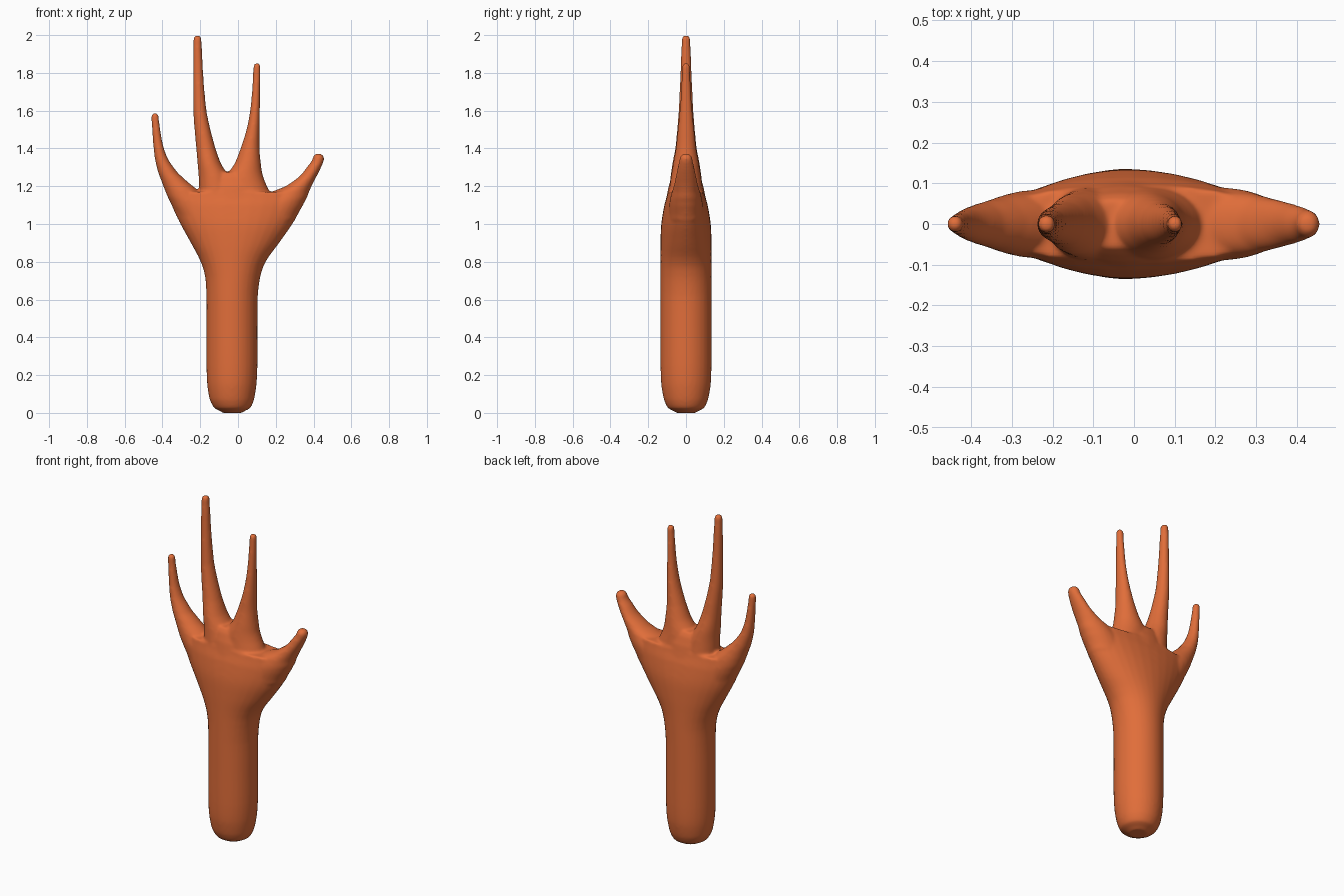
import bpy, bmesh, math
from mathutils import Vector

cube = bpy.data.objects.get("Cube")
if cube:
    bpy.data.objects.remove(cube)

SIDES = 32
STEPS = 4


def spline(a, b, c, d, t):
    """Smooth curve from b to c, with limited overshoot."""
    m1, m2 = (c - a) * 0.5, (d - b) * 0.5
    return (b * (2*t**3 - 3*t**2 + 1) + m1 * (t**3 - 2*t**2 + t)
            + c * (3*t**2 - 2*t**3) + m2 * (t**3 - t**2))


def loft(bm, rows, pad=0.0, dome=True):
    """Skin stacked ellipses given as (z, left x, right x, half depth)."""
    rows = [Vector(r) for r in rows]
    fine = []
    for i in range(len(rows) - 1):
        a, d = rows[max(i - 1, 0)], rows[min(i + 2, len(rows) - 1)]
        for s in range(STEPS):
            row = spline(a, rows[i], rows[i + 1], d, s / STEPS)
            # keep heights evenly spaced so that rings never cross
            row[0] = rows[i][0] + (rows[i + 1][0] - rows[i][0]) * s / STEPS
            fine.append(row)
    fine.append(rows[-1])
    if dome:  # round off the tip
        z, x0, x1, hy = fine[-1]
        mid, hx = (x0 + x1) / 2, (x1 - x0) / 2
        for k in (0.3, 0.6, 0.8, 0.95):
            w = math.sqrt(1 - k * k)
            fine.append(Vector((z + k * hx, mid - hx * w, mid + hx * w, hy * w)))
    rings = []
    for z, x0, x1, hy in fine:
        mid, hx = (x0 + x1) / 2, (x1 - x0) / 2 + pad
        angles = [math.tau * j / SIDES for j in range(SIDES)]
        rings.append([bm.verts.new((mid + hx * math.cos(a), (hy + pad) * math.sin(a), z))
                      for a in angles])
    for low, high in zip(rings, rings[1:]):
        for j in range(SIDES):
            k = (j + 1) % SIDES
            bm.faces.new((low[j], low[k], high[k], high[j]))
    bm.faces.new(rings[0][::-1])
    bm.faces.new(rings[-1])


bm = bmesh.new()

# Round stem widening into a flattened fan
loft(bm, [(0, -.08, .02, .05), (.025, -.125, .065, .095), (.07, -.15, .085, .117),
          (.15, -.163, .098, .131), (.25, -.167, .103, .135), (.45, -.167, .103, .135),
          (.62, -.167, .105, .135), (.72, -.174, .118, .135), (.8, -.198, .147, .135),
          (.9, -.25, .218, .135), (1, -.305, .288, .131), (1.1, -.352, .342, .115),
          (1.17, -.38, .372, .096)], dome=False)

# Shared base of the two middle branches
loft(bm, [(1, -.22, .19, .125), (1.1, -.21, .18, .112), (1.2, -.203, .15, .092),
          (1.25, -.206, .132, .075), (1.275, -.207, .126, .06)], dome=False)

# Tallest branch
loft(bm, [(1.15, -.203, -.02, .09), (1.25, -.206, -.05, .08), (1.32, -.212, -.092, .07),
          (1.4, -.219, -.121, .055), (1.5, -.228, -.148, .045), (1.6, -.235, -.169, .037),
          (1.75, -.236, -.183, .03), (1.9, -.236, -.191, .024), (1.98, -.234, -.195, .021)],
     pad=.002)

# Second middle branch
loft(bm, [(1.15, -.08, .17, .09), (1.25, -.062, .132, .078), (1.32, -.016, .119, .066),
          (1.4, .016, .112, .052), (1.5, .047, .112, .042), (1.6, .066, .114, .032),
          (1.7, .076, .116, .025), (1.835, .083, .118, .019)], pad=.002)

# Short thin outer branch
loft(bm, [(1.02, -.31, -.08, .085), (1.12, -.358, -.16, .08), (1.18, -.385, -.215, .07),
          (1.22, -.401, -.265, .06), (1.27, -.42, -.32, .05), (1.34, -.437, -.37, .039),
          (1.41, -.446, -.397, .03), (1.5, -.453, -.413, .023), (1.57, -.457, -.421, .019)],
     pad=.002)

# Short thick outer branch, leaning outwards
loft(bm, [(1.02, .04, .3, .09), (1.12, .12, .352, .085), (1.17, .18, .374, .073),
          (1.2, .255, .388, .063), (1.25, .325, .413, .052), (1.3, .366, .438, .042),
          (1.345, .397, .455, .032)], pad=.002)

mesh = bpy.data.meshes.new("branching_coral")
bm.to_mesh(mesh)
bm.free()
coral = bpy.data.objects.new("branching_coral", mesh)
bpy.context.scene.collection.objects.link(coral)

# Fuse the branches into one soft skin
fuse = coral.modifiers.new("fuse", 'REMESH')
fuse.mode = 'VOXEL'
fuse.voxel_size = 0.008
fuse.use_smooth_shade = True
soften = coral.modifiers.new("soften", 'SMOOTH')
soften.factor = 0.5
soften.iterations = 8

orange = bpy.data.materials.new("coral_orange")
orange.use_nodes = True
colour = (.75, .155, .042, 1)
orange.diffuse_color = colour
orange.node_tree.nodes["Principled BSDF"].inputs["Base Color"].default_value = colour
mesh.materials.append(orange)
